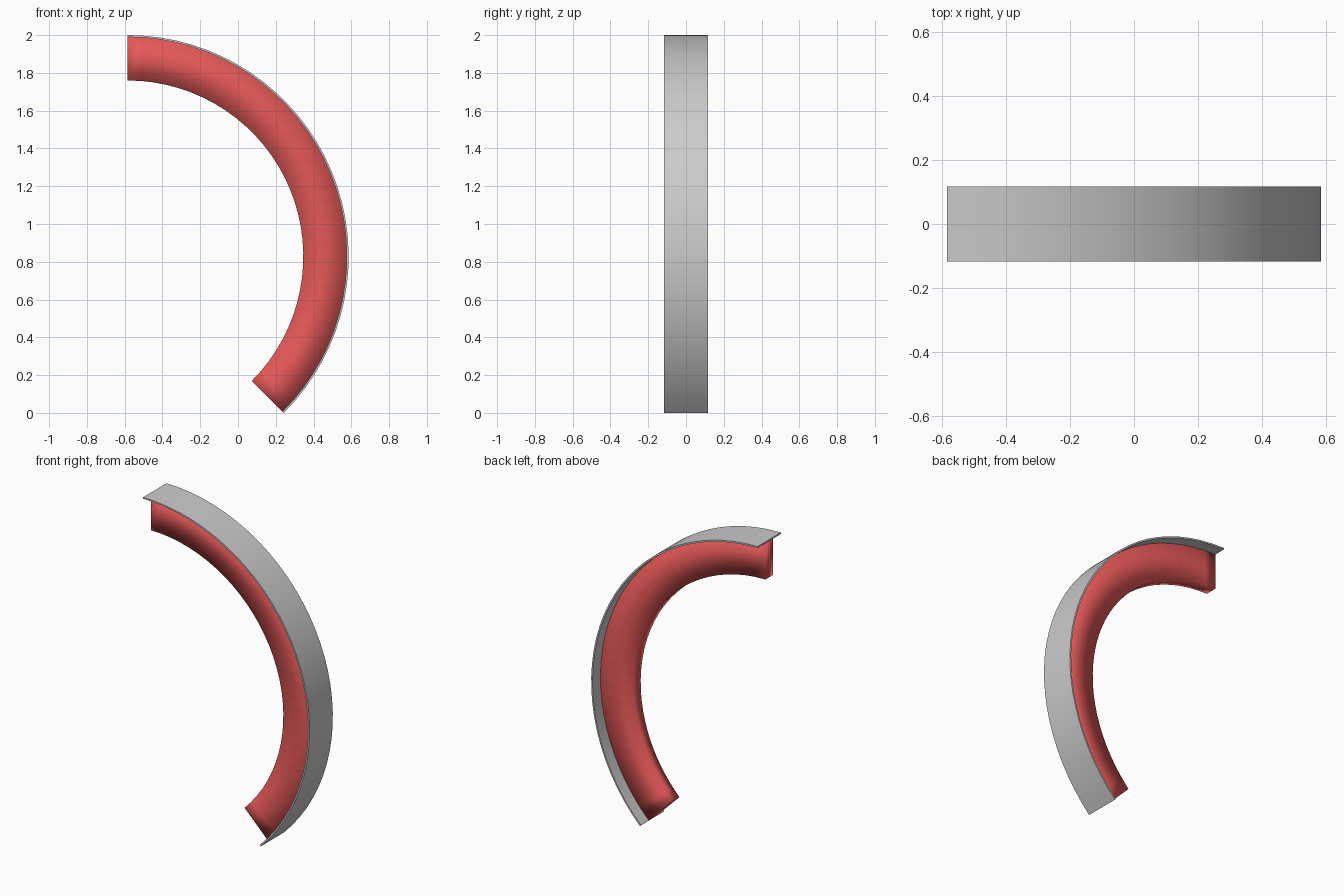
import bpy, bmesh
from math import sin, cos, radians

if "Cube" in bpy.data.objects:
    bpy.data.objects.remove(bpy.data.objects["Cube"])

R = 1.1716                 # outer radius
CX, CZ = -R / 2, 2 - R     # arc centre
STEPS = 32
START, END = 90, -45


def swept_arc(name, profile, color=None, sharp=None):
    """Sweep a closed (y, radius) profile along the arc and cap both ends."""
    bm = bmesh.new()
    rings = []
    for i in range(STEPS + 1):
        a = radians(START + (END - START) * i / STEPS)
        rings.append([bm.verts.new((CX + r * cos(a), y, CZ + r * sin(a))) for y, r in profile])
    n = len(profile)
    for a, b in zip(rings, rings[1:]):
        for j in range(n):
            k = (j + 1) % n
            bm.faces.new((a[j], a[k], b[k], b[j]))
    bm.faces.new(rings[0])
    bm.faces.new(rings[-1])
    bmesh.ops.recalc_face_normals(bm, faces=bm.faces)
    mesh = bpy.data.meshes.new(name)
    bm.to_mesh(mesh)
    bm.free()
    obj = bpy.data.objects.new(name, mesh)
    bpy.context.collection.objects.link(obj)
    bpy.ops.object.select_all(action='DESELECT')
    obj.select_set(True)
    bpy.context.view_layer.objects.active = obj
    if sharp is None:
        bpy.ops.object.shade_smooth()
    else:
        bpy.ops.object.shade_smooth_by_angle(angle=radians(sharp))
    if color:
        mat = bpy.data.materials.new(name)
        mat.diffuse_color = color
        mat.use_nodes = True
        mat.node_tree.nodes["Principled BSDF"].inputs["Base Color"].default_value = mat.diffuse_color
        mesh.materials.append(mat)
    return obj


# Thin outer flange
W, T = 0.117, 0.010
swept_arc("outer_flange", [(-W, R - T), (-W, R), (W, R), (W, R - T)], sharp=40)

# Red web standing inward from the middle of the flange
H = 0.038
swept_arc("inner_web", [(-H, R - T), (H, R - T), (H, R - 0.24), (-H, R - 0.24)],
          color=(0.8, 0.1, 0.1, 1))
